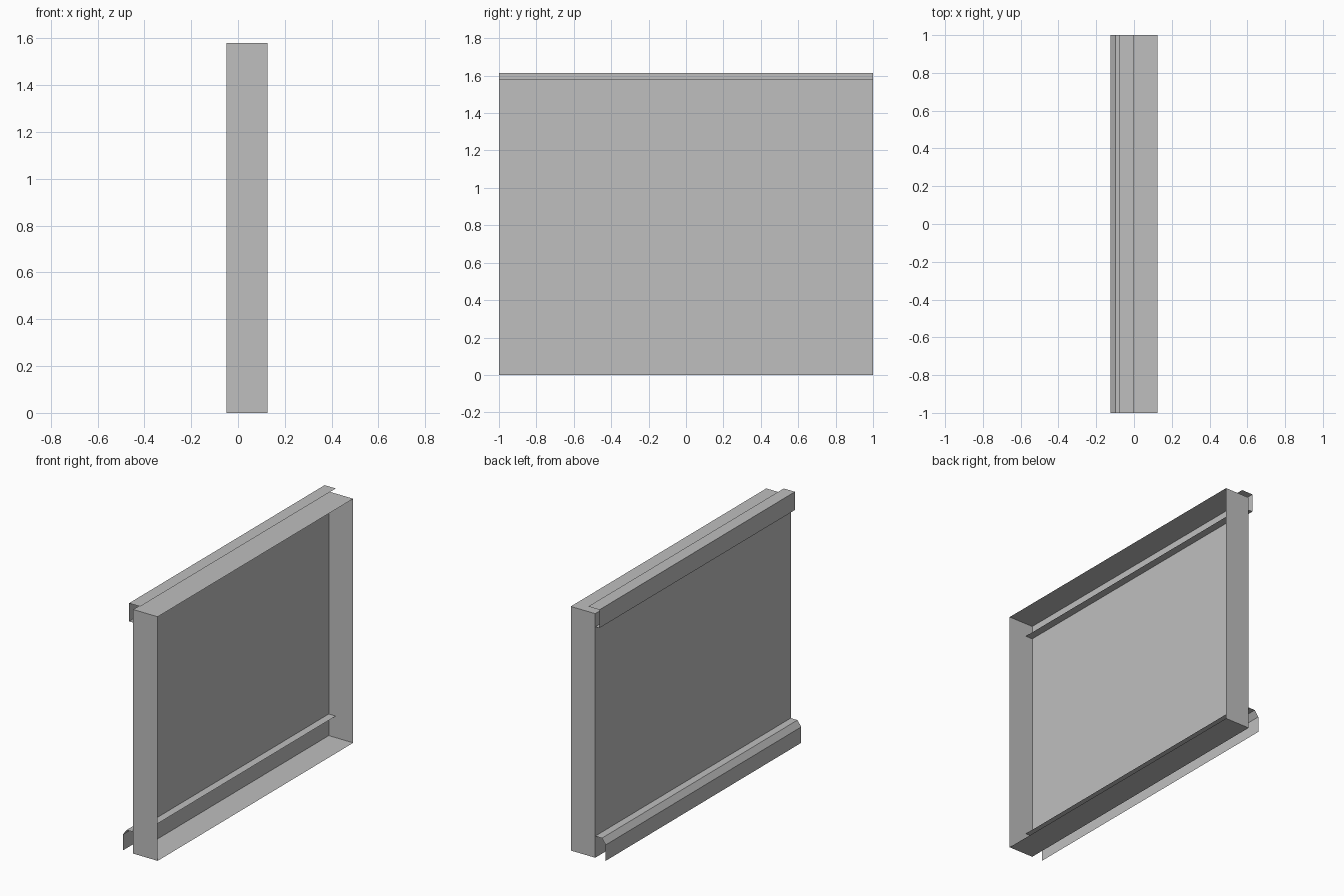
import bpy
import bmesh

cube = bpy.data.objects.get("Cube")
if cube:
    bpy.data.objects.remove(cube, do_unlink=True)

HALF = 1.0            # half length along y
BACK, OPEN = -0.05, 0.125
HEIGHT = 1.58
LEDGE = 0.0           # inner edge of the rail flanges

grey = bpy.data.materials.new("plain_grey")
grey.use_nodes = True
grey.diffuse_color = (0.52, 0.52, 0.52, 1)
grey.node_tree.nodes["Principled BSDF"].inputs["Base Color"].default_value = grey.diffuse_color


def finish(name, bm):
    mesh = bpy.data.meshes.new(name)
    bm.to_mesh(mesh)
    bm.free()
    mesh.materials.append(grey)
    obj = bpy.data.objects.new(name, mesh)
    bpy.context.collection.objects.link(obj)
    return obj


def sheet_rail(name, profile):
    """Extrude an open x-z profile along y as a folded thin sheet."""
    bm = bmesh.new()
    verts = [bm.verts.new((x, -HALF, z)) for x, z in profile]
    edges = [bm.edges.new(pair) for pair in zip(verts, verts[1:])]
    result = bmesh.ops.extrude_edge_only(bm, edges=edges)
    moved = [v for v in result["geom"] if isinstance(v, bmesh.types.BMVert)]
    bmesh.ops.translate(bm, verts=moved, vec=(0, 2 * HALF, 0))
    return finish(name, bm)


# Shallow tray: a box left open towards +x
bm = bmesh.new()
bmesh.ops.create_cube(bm, size=1)
for v in bm.verts:
    v.co.x = OPEN if v.co.x > 0 else BACK
    v.co.y *= 2 * HALF
    v.co.z = HEIGHT if v.co.z > 0 else 0
bmesh.ops.delete(bm, geom=[f for f in bm.faces if f.normal.x > 0.5], context='FACES')
finish("panel_tray", bm)

# Upper channel hooked over the top, its lower flange passing through the panel
sheet_rail("top_rail", [(LEDGE, 1.613), (-0.08, 1.613), (-0.08, 1.495), (LEDGE, 1.495)])

# Lower rail with a bevelled shoulder and a straight skirt
sheet_rail("bottom_rail", [(LEDGE, 0.14), (-0.098, 0.14), (-0.125, 0.103), (-0.125, 0)])
